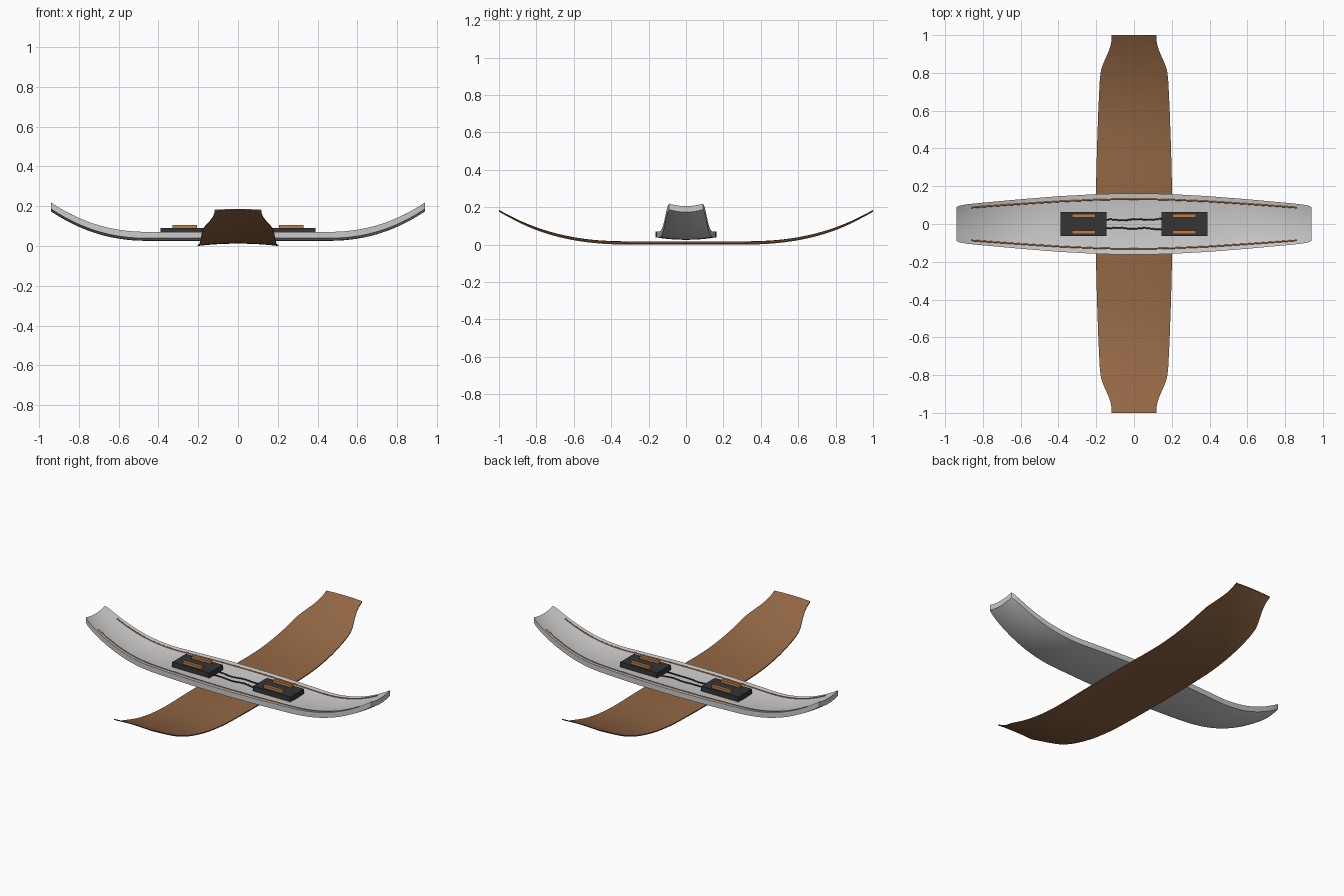
import bpy, bmesh, math

if "Cube" in bpy.data.objects:
    bpy.data.objects.remove(bpy.data.objects["Cube"])


def material(name, rgb):
    m = bpy.data.materials.new(name)
    m.diffuse_color = (*rgb, 1)
    m.use_nodes = True
    m.node_tree.nodes["Principled BSDF"].inputs["Base Color"].default_value = m.diffuse_color
    return m


WOOD = material("brown", (0.29, 0.136, 0.058))
DARK = material("charcoal", (0.035, 0.035, 0.035))
COPPER = material("copper", (0.55, 0.21, 0.06))


def interp(table, t):
    t = abs(t)
    for (a, va), (b, vb) in zip(table, table[1:]):
        if t <= b:
            return va + (vb - va) * (t - a) / (b - a)
    return table[-1][1]


def finish(name, bm, mat=None, smooth=True):
    bmesh.ops.recalc_face_normals(bm, faces=bm.faces)
    me = bpy.data.meshes.new(name)
    bm.to_mesh(me)
    bm.free()
    ob = bpy.data.objects.new(name, me)
    bpy.context.collection.objects.link(ob)
    if mat:
        me.materials.append(mat)
    if smooth:
        bpy.ops.object.select_all(action='DESELECT')
        ob.select_set(True)
        bpy.context.view_layer.objects.active = ob
        bpy.ops.object.shade_smooth_by_angle(angle=math.radians(35))
    return ob


def curved_board(name, half_len, width, bottom, thick, along_y, mat=None, n=64, m=12):
    """Loft a closed slab: width(s) is the half width, bottom(s, u) the underside height."""
    bm = bmesh.new()
    rings = []
    for i in range(n + 1):
        s = half_len * (2 * i / n - 1)
        w = width(s)
        us = [2 * j / m - 1 for j in range(m + 1)]
        pts = [(u * w, bottom(s, u)) for u in us]
        pts += [(u * w, bottom(s, u) + thick) for u in reversed(us)]
        rings.append([bm.verts.new((c, s, z) if along_y else (s, c, z)) for c, z in pts])
    for a, b in zip(rings, rings[1:]):
        for k in range(len(a)):
            l = (k + 1) % len(a)
            bm.faces.new((a[k], a[l], b[l], b[k]))
    for r in (rings[0], rings[-1]):
        for j in range(m):
            q = len(r) - 1 - j
            bm.faces.new((r[j], r[j + 1], r[q - 1], r[q]))
    return finish(name, bm, mat)


def rise(s, start, end, height, power):
    return height * (max(0, abs(s) - start) / (end - start)) ** power


# brown lower board, arched across and turned up at both tips
WOOD_W = [(0, .203), (.2, .201), (.4, .196), (.6, .189), (.75, .182), (.81, .176),
          (.85, .163), (.9, .14), (.94, .125), (.97, .119), (1, .118)]


def wood_bottom(s, u):
    x = u * interp(WOOD_W, s)
    return .012 * (1 - (x / .203) ** 2) + rise(s, .3, 1, .168, 2.4)


curved_board("lower_board", 1.0, lambda s: interp(WOOD_W, s), wood_bottom, .006, True, WOOD)

# grey upper board, dished across and turned up at both tips
GREY_W = [(0, .162), (.1, .161), (.2, .158), (.4, .147), (.6, .131), (.8, .113),
          (.88, .105), (.92, .098), (.94, .09)]
GREY_T = .032


def grey_bottom(s, u):
    return .026 + .013 * u * u + rise(s, .45, .94, .148, 2.2)


curved_board("upper_board", .94, lambda s: interp(GREY_W, s), grey_bottom, GREY_T, False, n=96)


def tube(name, pts, radius, mat):
    cu = bpy.data.curves.new(name, 'CURVE')
    cu.dimensions = '3D'
    cu.bevel_depth = radius
    cu.bevel_resolution = 2
    cu.use_fill_caps = True
    sp = cu.splines.new('POLY')
    sp.points.add(len(pts) - 1)
    for p, co in zip(sp.points, pts):
        p.co = (*co, 1)
    cu.materials.append(mat)
    bpy.context.collection.objects.link(bpy.data.objects.new(name, cu))


# thin inlaid lines that follow the board edges
for side, label in ((1, "back"), (-1, "front")):
    line = []
    for i in range(61):
        x = -.86 + 1.72 * i / 60
        line.append((x, side * .81 * interp(GREY_W, x), grey_bottom(x, .81) + GREY_T))
    tube("edge_line_" + label, line, .004, COPPER)

# slightly wavy cables between the pads
for side, label in ((1, "back"), (-1, "front")):
    cable = []
    for i in range(25):
        x = -.16 + .32 * i / 24
        y = side * .023 + .003 * math.sin(x * 45 + side) + .015 * x * side
        cable.append((x, y, .063 + .002 * math.sin(x * 30)))
    tube("cable_" + label, cable, .004, DARK)


def box(name, lo, hi, mat):
    bm = bmesh.new()
    bmesh.ops.create_cube(bm, size=1)
    for v in bm.verts:
        v.co = [(a + b) / 2 + c * (b - a) for a, b, c in zip(lo, hi, v.co)]
    finish(name, bm, mat, smooth=False)


# foot pads with two grip strips each
for sx, label in ((-1, "left"), (1, "right")):
    cx = sx * .267
    box("foot_pad_" + label, (cx - .122, -.064, .055), (cx + .122, .064, .09), DARK)
    for sy, end in ((-1, "front"), (1, "back")):
        cy = sy * .043
        box(f"grip_strip_{label}_{end}", (cx - .062, cy - .009, .086),
            (cx + .062, cy + .009, .105), COPPER)
